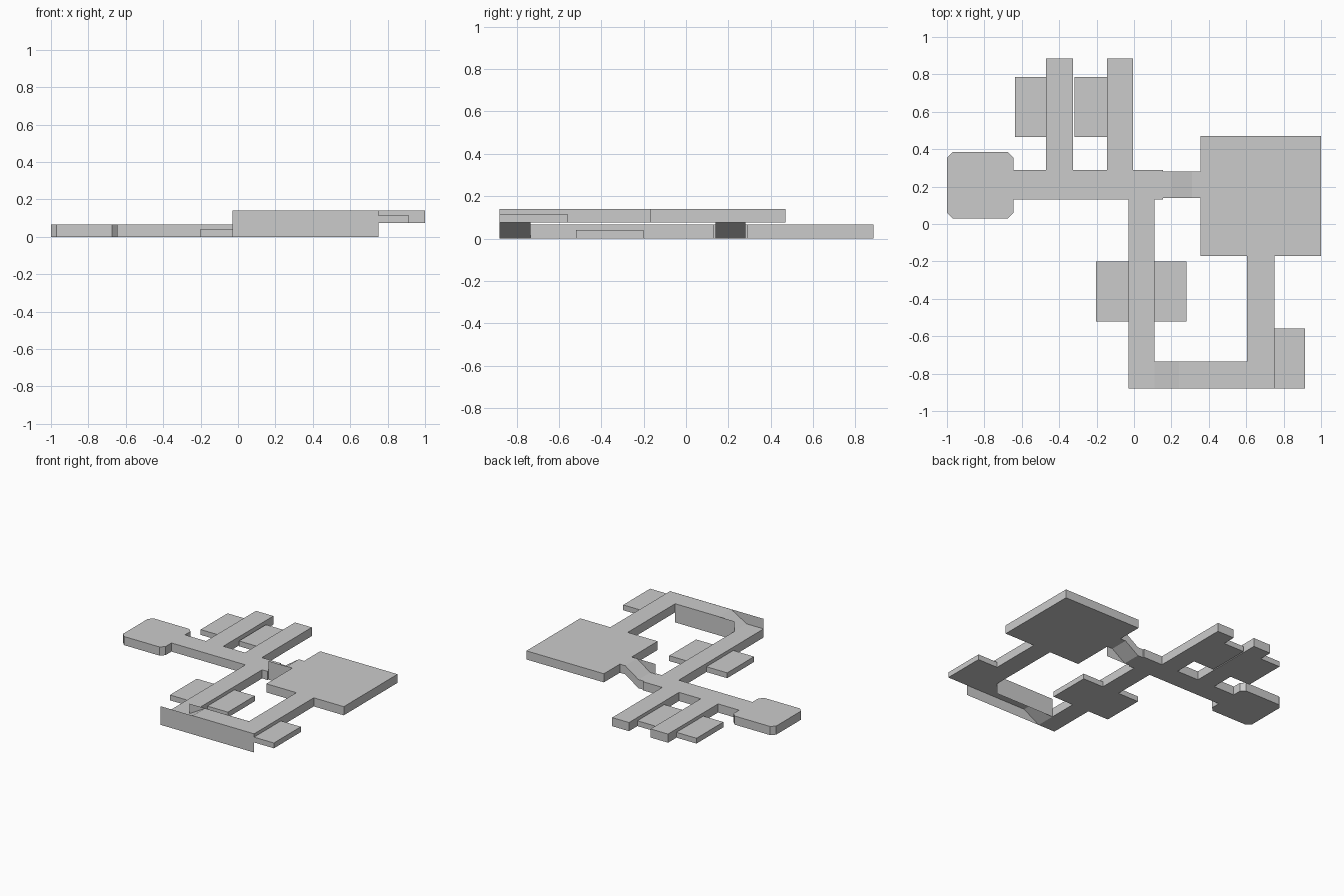
import bpy

if "Cube" in bpy.data.objects:
    bpy.data.objects.remove(bpy.data.objects["Cube"])

LOW, HIGH = (0.0, 0.065), (0.075, 0.14)


def mesh(name, verts, faces):
    me = bpy.data.meshes.new(name)
    me.from_pydata(verts, [], faces)
    me.update()
    ob = bpy.data.objects.new(name, me)
    bpy.context.collection.objects.link(ob)
    return ob


def prism(name, a, b):
    """Closed solid between two matching outlines."""
    n = len(a)
    faces = [tuple(reversed(range(n))), tuple(range(n, 2 * n))]
    faces += [(i, (i + 1) % n, (i + 1) % n + n, i + n) for i in range(n)]
    return mesh(name, a + b, faces)


def slab(name, outline, z):
    return prism(name, [(x, y, z[0]) for x, y in outline], [(x, y, z[1]) for x, y in outline])


def box(name, x0, x1, y0, y1, z):
    return slab(name, [(x0, y0), (x1, y0), (x1, y1), (x0, y1)], z)


def ramp(name, path, y0, y1):
    """Sloped corridor of constant height; path holds (x, floor z)."""
    prof = path + [(x, z + 0.065) for x, z in reversed(path)]
    return prism(name, [(x, y1, z) for x, z in prof], [(x, y0, z) for x, z in prof])


def wall(name, x0, x1, y):
    return mesh(name, [(x0, y, 0), (x1, y, 0), (x1, y, 0.14), (x0, y, 0.14)], [(0, 1, 2, 3)])


# lower level: octagonal room, main corridor and three branches
slab("lower_corridors", [
    (-0.97, 0.03), (-0.675, 0.03), (-0.645, 0.06), (-0.645, 0.13), (-0.03, 0.13),
    (-0.03, -0.88), (0.11, -0.88), (0.11, 0.13), (0.155, 0.13), (0.155, 0.29),
    (-0.005, 0.29), (-0.005, 0.885), (-0.145, 0.885), (-0.145, 0.29),
    (-0.325, 0.29), (-0.325, 0.885), (-0.47, 0.885), (-0.47, 0.29),
    (-0.645, 0.29), (-0.645, 0.355), (-0.675, 0.385), (-0.97, 0.385),
    (-1.0, 0.355), (-1.0, 0.06)], LOW)

# low side rooms
rooms = [(-0.637, -0.47, 0.465, 0.785), (-0.317, -0.145, 0.465, 0.785),
         (-0.203, -0.03, -0.52, -0.2), (0.11, 0.28, -0.52, -0.2)]
for i, r in enumerate(rooms):
    box(f"side_room_{i + 1}", *r, (0, 0.04))
box("upper_side_room", 0.75, 0.915, -0.88, -0.56, (0.075, 0.115))

# upper level: large hall and L-shaped corridor
slab("upper_hall_corridor", [
    (0.24, -0.88), (0.75, -0.88), (0.75, -0.17), (1.0, -0.17), (1.0, 0.47),
    (0.355, 0.47), (0.355, -0.17), (0.605, -0.17), (0.605, -0.735), (0.24, -0.735)], HIGH)

# ramps joining the levels
ramp("south_ramp", [(0.11, 0), (0.24, 0.075)], -0.88, -0.735)
ramp("hall_ramp", [(0.155, 0), (0.2, 0), (0.31, 0.075), (0.355, 0.075)], 0.14, 0.28)

# full-height thin walls beside the ramps
wall("south_outer_wall", -0.03, 0.75, -0.881)
wall("south_inner_wall", 0.11, 0.605, -0.734)
wall("hall_ramp_wall", 0.155, 0.355, 0.139)
